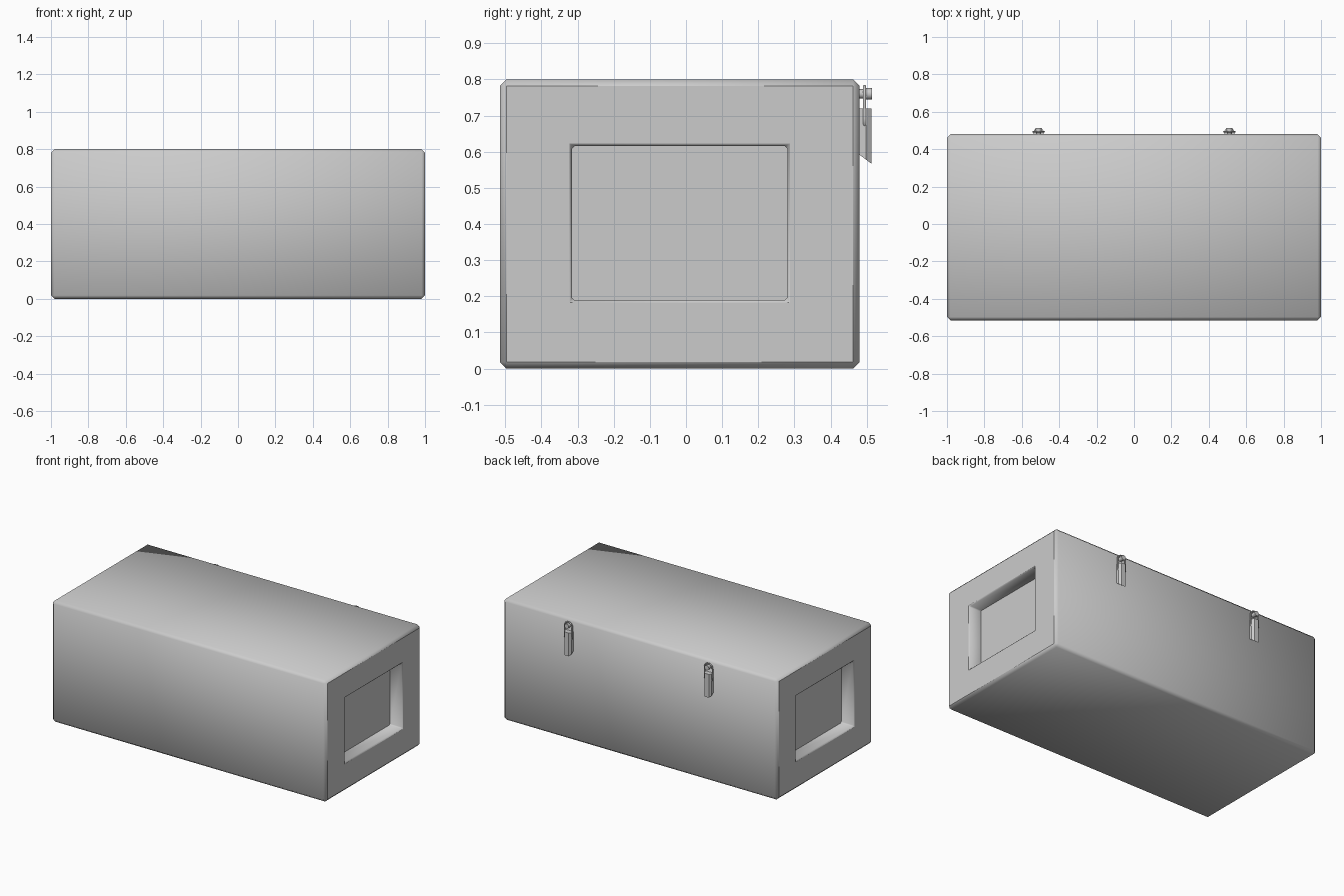
import bpy, bmesh, math
from mathutils import Vector

if "Cube" in bpy.data.objects:
    bpy.data.objects.remove(bpy.data.objects["Cube"])

YC = -0.0175  # depth centre of the case (latches stick out behind)


def finish(bm, name, smooth_test):
    bmesh.ops.recalc_face_normals(bm, faces=bm.faces)
    for f in bm.faces:
        f.smooth = smooth_test(f)
    mesh = bpy.data.meshes.new(name)
    bm.to_mesh(mesh)
    bm.free()
    obj = bpy.data.objects.new(name, mesh)
    bpy.context.collection.objects.link(obj)
    return obj


# Case body with a recessed hand grip at each end
bm = bmesh.new()
bmesh.ops.create_cube(bm, size=1)
for v in bm.verts:
    v.co = Vector((v.co.x * 2, v.co.y * 0.995 + YC, v.co.z * 0.8 + 0.4))
outer_edges = list(bm.edges)
ends = [f for f in bm.faces if abs(f.normal.x) > 0.9]
pocket_edges = []
for f in ends:
    side = 1 if f.normal.x > 0 else -1
    bmesh.ops.inset_individual(bm, faces=[f], thickness=0.15)
    for v in f.verts:
        v.co.y = YC + math.copysign(0.298, v.co.y - YC)
        v.co.z = 0.4025 + math.copysign(0.213, v.co.z - 0.4)
    lip = list(f.edges)
    floor = bmesh.ops.extrude_discrete_faces(bm, faces=[f])["faces"][0]
    for v in floor.verts:
        v.co.x -= side * 0.09
    floor_edges = set(floor.edges)
    walls = {e for v in floor.verts for e in v.link_edges} - floor_edges
    pocket_edges += lip + list(walls)
pocket_edges = [e for e in set(pocket_edges) if e.is_valid]
bmesh.ops.bevel(bm, geom=pocket_edges, offset=0.007, segments=1,
                affect='EDGES', profile=0.5)
outer_edges = [e for e in bm.edges
               if all(abs(v.co.x) > 0.999 for v in e.verts)
               or abs(e.verts[0].co.x - e.verts[1].co.x) > 1.5]


def on_shell(v):
    return (abs(abs(v.co.x) - 1) < 1e-4 and abs(abs(v.co.y - YC) - 0.4975) < 1e-4
            and abs(abs(v.co.z - 0.4) - 0.4) < 1e-4)


outer_edges = [e for e in outer_edges if all(on_shell(v) for v in e.verts)]
bmesh.ops.bevel(bm, geom=outer_edges, offset=0.018, segments=1,
                affect='EDGES', profile=0.5)
finish(bm, "case_body", lambda f: abs(f.normal.x) < 0.95)


# Lever: chamfered cross-section with a slanted lower end
def lever(x, name):
    bm = bmesh.new()
    section = [(-0.026, 0.47), (-0.026, 0.498), (-0.015, 0.513),
               (0.015, 0.513), (0.026, 0.498), (0.026, 0.47)]
    top = [bm.verts.new((x + px, y, 0.72)) for px, y in section]
    low = [bm.verts.new((x + px, y, 0.567 + (0.513 - y) * 0.75)) for px, y in section]
    bm.faces.new(top)
    bm.faces.new(low)
    for i in range(6):
        j = (i + 1) % 6
        bm.faces.new((top[i], top[j], low[j], low[i]))
    finish(bm, name, lambda f: False)


# Catch post with a cap that holds the bail
def post(x, name):
    bm = bmesh.new()
    for r, y0, y1 in ((0.013, 0.47, 0.5), (0.016, 0.498, 0.514)):
        made = bmesh.ops.create_cone(bm, cap_ends=True, segments=20, radius1=r,
                                     radius2=r, depth=y1 - y0)["verts"]
        for v in made:
            a, b, c = v.co
            v.co = Vector((x + a, (y0 + y1) / 2 + c, 0.76 + b))
    finish(bm, name, lambda f: len(f.verts) == 4)


# Bail: closed wire loop running round the post down to the lever
def bail(x, name):
    curve = bpy.data.curves.new(name, 'CURVE')
    curve.dimensions = '3D'
    curve.bevel_depth = 0.0045
    curve.bevel_resolution = 2
    pts = []
    for z, start in ((0.752, 0), (0.692, math.pi)):
        for i in range(13):
            a = start + math.pi * i / 12
            pts.append((x + 0.029 * math.cos(a), 0.494, z + 0.029 * math.sin(a), 1))
    spline = curve.splines.new('POLY')
    spline.points.add(len(pts) - 1)
    for p, co in zip(spline.points, pts):
        p.co = co
    spline.use_cyclic_u = True
    bpy.context.collection.objects.link(bpy.data.objects.new(name, curve))


for x, tag in ((-0.51, "left"), (0.51, "right")):
    lever(x, "latch_lever_" + tag)
    post(x, "latch_post_" + tag)
    bail(x, "latch_bail_" + tag)
